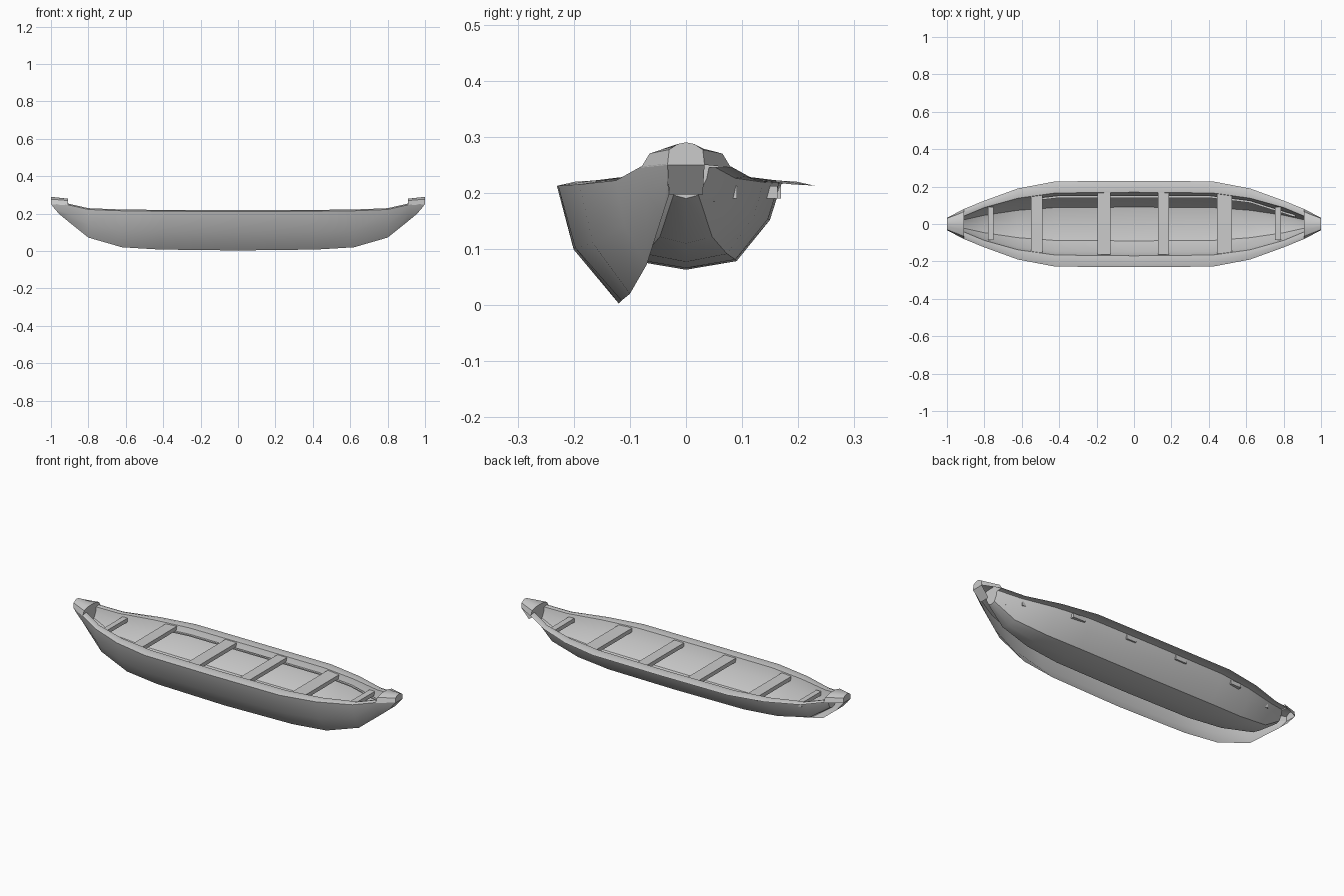
import bpy, bmesh

cube = bpy.data.objects.get("Cube")
if cube:
    bpy.data.objects.remove(cube)

grey = bpy.data.materials.new("plain grey")
grey.use_nodes = True
COLOUR = (0.6, 0.6, 0.6, 1)
grey.diffuse_color = COLOUR
grey.node_tree.nodes["Principled BSDF"].inputs["Base Color"].default_value = COLOUR

# Stations: x, outer rim y, rim z, inner rim y, outer keel y, outer keel z, inner keel z
HALF = [
    (0.00, 0.23, 0.212, 0.170, 0.12, 0.003, 0.063),
    (0.42, 0.228, 0.213, 0.166, 0.115, 0.008, 0.066),
    (0.62, 0.19, 0.215, 0.138, 0.10, 0.02, 0.077),
    (0.80, 0.125, 0.222, 0.088, 0.07, 0.072, 0.11),
    (0.91, 0.08, 0.247, 0.042, 0.042, 0.16, 0.19),
]
STATIONS = [(-s[0],) + s[1:] for s in reversed(HALF[1:])] + HALF


def finish(name, bm, angle=0.7):
    bmesh.ops.remove_doubles(bm, verts=bm.verts, dist=0.0001)
    bmesh.ops.recalc_face_normals(bm, faces=bm.faces)
    mesh = bpy.data.meshes.new(name)
    bm.to_mesh(mesh)
    bm.free()
    mesh.materials.append(grey)
    obj = bpy.data.objects.new(name, mesh)
    bpy.context.collection.objects.link(obj)
    bpy.ops.object.select_all(action='DESELECT')
    obj.select_set(True)
    bpy.context.view_layer.objects.active = obj
    bpy.ops.object.shade_smooth_by_angle(angle=angle)
    return obj


def loft(bm, sections, cap=False):
    rings = [[bm.verts.new(p) for p in sec] for sec in sections]
    for a, b in zip(rings, rings[1:]):
        for i in range(len(a) - 1):
            bm.faces.new((a[i], a[i + 1], b[i + 1], b[i]))
    if cap:
        bm.faces.new(rings[0])
        bm.faces.new(rings[-1])


# Outer side skin, front side only
def tip(s):
    return [(s * 0.955, -0.03, 0.197), (s * 0.98, -0.033, 0.225), (s, -0.033, 0.252)]


skin = [tip(-1)]
for x, oy, rz, iy, ky, kz, ik in STATIONS:
    skin.append([(x, -ky, kz),
                 (x, -(ky + (oy - ky) * 0.73), kz + (rz - kz) * 0.46),
                 (x, -oy, rz)])
skin.append(tip(1))
bm = bmesh.new()
loft(bm, skin)
finish("outer_skin", bm)

# Gunwale rims, both sides
bm = bmesh.new()
for side in (-1, 1):
    loft(bm, [[(x, side * oy, rz), (x, side * (oy + iy) / 2, rz + 0.007),
               (x, side * iy, rz + 0.004)] for x, oy, rz, iy, *_ in STATIONS])
finish("gunwale_rims", bm)

# Inner hull
PROFILE = [(1, 1), (0.88, 0.58), (0.53, 0.1), (0, 0)]
PROFILE += [(-y, z) for y, z in reversed(PROFILE[:-1])]
bm = bmesh.new()
loft(bm, [[(x, iy * fy, ik + (rz + 0.004 - ik) * fz) for fy, fz in PROFILE]
          for x, oy, rz, iy, ky, kz, ik in STATIONS], cap=True)
finish("inner_hull", bm)


# End decks with their blunt noses
def arch(x, points):
    return [(x, -y, z) for y, z in points] + [(x, y, z) for y, z in reversed(points[:-1])]


for s, name in ((1, "left_end_deck"), (-1, "right_end_deck")):
    inner = arch(s * 0.91, [(0.08, 0.245), (0.065, 0.27), (0.03, 0.279), (0, 0.28)])
    outer = arch(s, [(0.033, 0.25), (0.03, 0.277), (0.015, 0.287), (0, 0.29)])
    bm = bmesh.new()
    loft(bm, [inner, outer])
    bm.faces.new([bm.verts.new(p) for p in inner])
    bm.faces.new([bm.verts.new(p) for p in outer])
    loft(bm, [[outer[0], outer[-1]],
              [(s * 0.955, -0.03, 0.197), (s * 0.955, 0.03, 0.197)]])
    finish(name, bm)

# Cross seats: centre x, width, half length
SEATS = [(-0.765, 0.03, 0.088), (-0.52, 0.064, 0.155), (-0.16, 0.07, 0.166),
         (0.157, 0.06, 0.166), (0.484, 0.078, 0.16), (0.77, 0.034, 0.088)]
for n, (x, w, half) in enumerate(SEATS, 1):
    bm = bmesh.new()
    bmesh.ops.create_cube(bm, size=1)
    for v in bm.verts:
        v.co = (x + v.co.x * w, v.co.y * 2 * half + 0.003, 0.201 + v.co.z * 0.022)
    finish("seat_%d" % n, bm, 0.5)

# Thin stringer along the back wall
path = [(-0.55, 0.128), (-0.4, 0.145), (0.4, 0.145), (0.62, 0.118), (0.86, 0.042)]
bm = bmesh.new()
loft(bm, [[(x, y - 0.005, 0.184), (x, y + 0.007, 0.184), (x, y + 0.007, 0.19),
           (x, y - 0.005, 0.19), (x, y - 0.005, 0.184)] for x, y in path])
finish("stringer", bm, 0.5)
